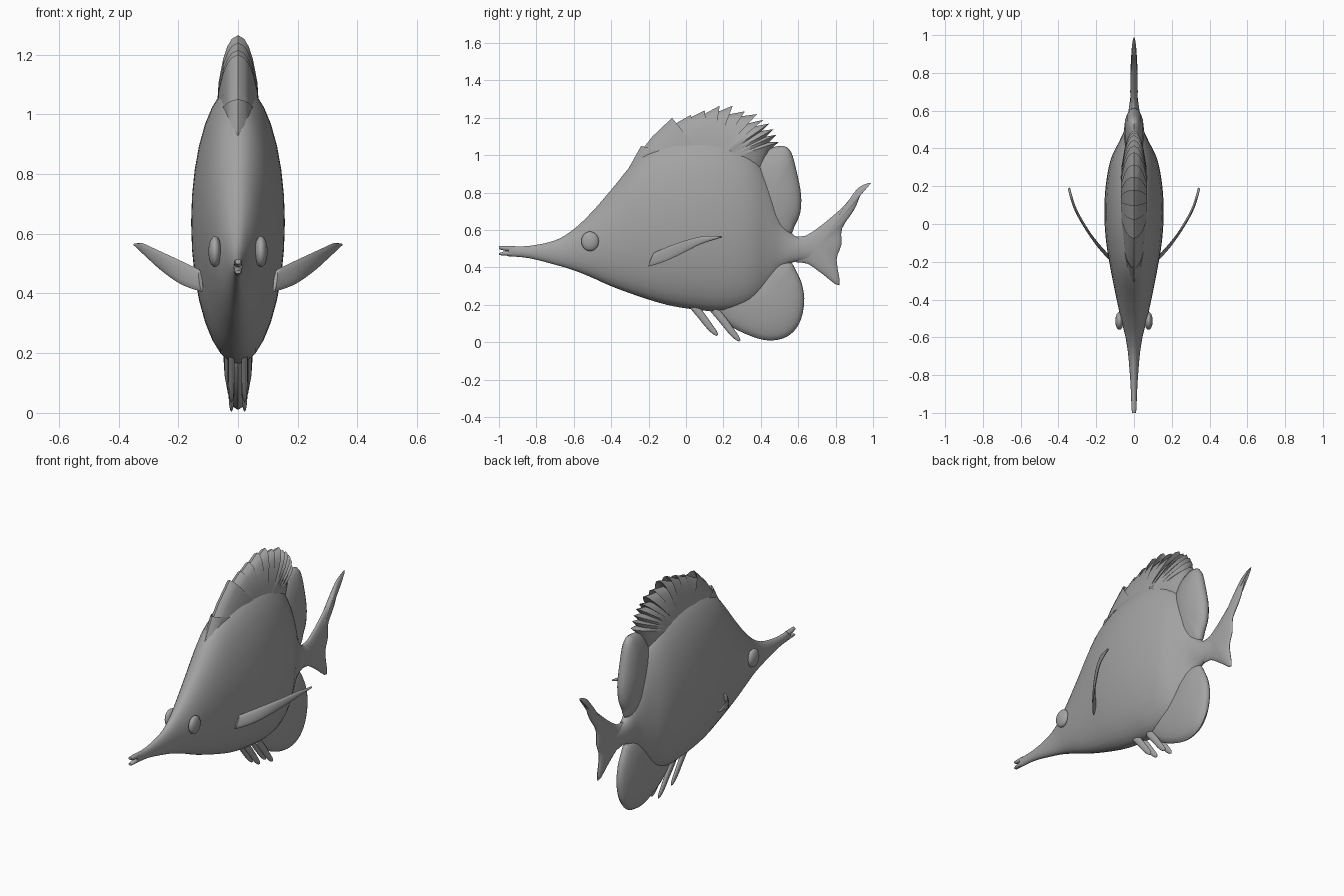
import bpy, bmesh, math
from mathutils import Vector

cube = bpy.data.objects.get("Cube")
if cube:
    bpy.data.objects.remove(cube, do_unlink=True)

GREY = (0.37, 0.37, 0.37, 1)
skin = bpy.data.materials.new("grey")
skin.use_nodes = True
skin.diffuse_color = GREY
skin.node_tree.nodes["Principled BSDF"].inputs["Base Color"].default_value = GREY


def finish(bm, name, mirrored=False, angle=60):
    bmesh.ops.recalc_face_normals(bm, faces=bm.faces)
    mesh = bpy.data.meshes.new(name)
    bm.to_mesh(mesh)
    bm.free()
    obj = bpy.data.objects.new(name, mesh)
    bpy.context.collection.objects.link(obj)
    mesh.materials.append(skin)
    if mirrored:
        obj.modifiers.new("mirror", "MIRROR").use_mirror_merge = False
    bpy.ops.object.select_all(action="DESELECT")
    obj.select_set(True)
    bpy.context.view_layer.objects.active = obj
    bpy.ops.object.shade_smooth_by_angle(angle=math.radians(angle))
    return obj


def spline(points, steps, closed=False):
    """Smooth curve through points of any dimension."""
    pts = [Vector(p) for p in points]
    n, out = len(pts), []
    for i in range(n if closed else n - 1):
        if closed:
            a, b, c, d = (pts[(i + k) % n] for k in (-1, 0, 1, 2))
        else:
            a, b, c, d = (pts[min(max(i + k, 0), n - 1)] for k in (-1, 0, 1, 2))
        for s in range(steps):
            t = s / steps
            out.append(b + (c - a) * (t / 2) + (a * 2 - b * 5 + c * 4 - d) * (t * t / 2)
                       + (b * 3 - a - c * 3 + d) * (t ** 3 / 2))
    return out if closed else out + [pts[-1]]


def loft(name, sections, side=(1, 0, 0), sides=24, mirrored=False):
    """Oval rings, each given by lower point, upper point and half width."""
    bm, rings, side = bmesh.new(), [], Vector(side).normalized()
    for low, high, width in sections:
        mid, half = (low + high) / 2, (high - low) / 2
        angles = [math.tau * k / sides for k in range(sides)]
        rings.append([bm.verts.new(mid + half * math.sin(a) + side * (width * math.cos(a)))
                      for a in angles])
    for r, q in zip(rings, rings[1:]):
        for k in range(sides):
            j = (k + 1) % sides
            bm.faces.new((r[k], r[j], q[j], q[k]))
    bm.faces.new(rings[0])
    bm.faces.new(rings[-1])
    return finish(bm, name, mirrored)


def profile_loft(name, rows, x=0, steps=4, **kw):
    """Rows are y, lower z, upper z, half width."""
    curve = spline(rows, steps)
    return loft(name, [(Vector((x, y, lo)), Vector((x, y, hi)), max(w, 0.001))
                       for y, lo, hi, w in curve], **kw)


def lens_fin(name, outline, centre, thick, angle=60):
    """Fin swelling from a sharp rim to its middle on both sides."""
    bm, centre = bmesh.new(), Vector(centre)
    n = len(outline)
    rim = [bm.verts.new((0, p[0], p[1])) for p in outline]
    for sign in (-1, 1):
        ring = rim
        for s in (0.96, 0.88, 0.75, 0.5):
            x = sign * thick * math.sqrt(1 - s * s)
            pts = [centre + (Vector(p) - centre) * s for p in outline]
            inner = [bm.verts.new((x, p.x, p.y)) for p in pts]
            for k in range(n):
                j = (k + 1) % n
                bm.faces.new((ring[k], ring[j], inner[j], inner[k]))
            ring = inner
        hub = bm.verts.new((sign * thick, centre.x, centre.y))
        for k in range(n):
            bm.faces.new((ring[k], ring[(k + 1) % n], hub))
    return finish(bm, name, angle=angle)


# Body with long snout, ending in the tail stalk
profile_loft("body", [
    (-0.95, 0.46, 0.515, 0.014), (-0.84, 0.45, 0.515, 0.019), (-0.7, 0.415, 0.545, 0.03),
    (-0.6, 0.385, 0.605, 0.045), (-0.5, 0.345, 0.70, 0.07), (-0.4, 0.30, 0.815, 0.092),
    (-0.25, 0.245, 0.99, 0.122), (-0.1, 0.20, 1.07, 0.147), (0.05, 0.175, 1.10, 0.157),
    (0.2, 0.165, 1.09, 0.15), (0.34, 0.20, 1.02, 0.124), (0.44, 0.29, 0.88, 0.077),
    (0.51, 0.39, 0.68, 0.046), (0.58, 0.43, 0.57, 0.032), (0.68, 0.44, 0.55, 0.018)], sides=32)

# Parted jaws
profile_loft("upper_jaw", [(-0.93, 0.485, 0.515, 0.014), (-0.97, 0.49, 0.516, 0.014),
                           (-1.0, 0.498, 0.516, 0.010)], sides=12)
profile_loft("lower_jaw", [(-0.93, 0.46, 0.492, 0.014), (-0.97, 0.464, 0.486, 0.014),
                           (-1.0, 0.466, 0.477, 0.010)], sides=12)

# Spiny dorsal fin: backward-leaning spine tips, each followed by a notch
tips = [(-0.24, 1.05), (-0.075, 1.20), (0.025, 1.215), (0.1, 1.24), (0.18, 1.265),
        (0.25, 1.265), (0.315, 1.235), (0.38, 1.22), (0.415, 1.19), (0.445, 1.17),
        (0.47, 1.14), (0.485, 1.11), (0.495, 1.07)]
notches = [(-0.235, 1.03), (-0.10, 1.145), (0.0, 1.19), (0.07, 1.205), (0.14, 1.22),
           (0.21, 1.215), (0.27, 1.205), (0.33, 1.17), (0.37, 1.155), (0.405, 1.13),
           (0.43, 1.10), (0.445, 1.07), (0.45, 1.03)]
saw = [(-0.33, 0.89)]
for i, (tip, notch) in enumerate(zip(tips, notches)):
    if i == 1:
        saw.append((-0.18, 1.10))
    saw += [tip, notch]
lens_fin("spiny_dorsal_fin", saw + [(0.40, 0.85), (0.1, 0.8), (-0.2, 0.82)],
         (0.13, 0.95), 0.075, 40)

# Rounded rear fins
lens_fin("soft_dorsal_fin", spline([
    (0.42, 1.02), (0.51, 1.05), (0.56, 1.02), (0.59, 0.92), (0.615, 0.79), (0.61, 0.69),
    (0.58, 0.62), (0.555, 0.57), (0.47, 0.55), (0.37, 0.7), (0.36, 0.92)], 4, True),
    (0.48, 0.82), 0.055)
lens_fin("anal_fin", spline([
    (0.13, 0.20), (0.22, 0.10), (0.33, 0.04), (0.44, 0.01), (0.54, 0.03), (0.605, 0.10),
    (0.632, 0.21), (0.62, 0.31), (0.585, 0.39), (0.555, 0.43), (0.47, 0.45),
    (0.35, 0.38), (0.2, 0.28)], 4, True), (0.43, 0.24), 0.052)

# Tail fin with a long upper lobe
lens_fin("tail_fin", spline([
    (0.57, 0.555), (0.64, 0.57), (0.73, 0.63), (0.85, 0.735), (0.92, 0.825), (0.99, 0.853),
    (0.94, 0.80), (0.90, 0.71), (0.835, 0.61), (0.83, 0.52), (0.805, 0.44), (0.82, 0.305),
    (0.73, 0.365), (0.65, 0.42), (0.57, 0.44)], 3, True), (0.70, 0.51), 0.02)

# Swept pectoral fins
lower = spline([(0.12, -0.20, 0.405), (0.19, -0.12, 0.43), (0.255, -0.02, 0.475),
                (0.31, 0.08, 0.525), (0.345, 0.19, 0.56)], 4)
upper = spline([(0.13, -0.17, 0.48), (0.21, -0.08, 0.518), (0.275, 0.01, 0.548),
                (0.32, 0.1, 0.568), (0.345, 0.19, 0.567)], 4)
loft("pectoral_fins", [(a, b, 0.007) for a, b in zip(lower, upper)],
     side=(0.8, -0.55, 0), sides=12, mirrored=True)

# Two narrow pelvic blades on each side
for name, y, z in (("front_pelvic_fins", 0.03, 0.185), ("rear_pelvic_fins", 0.15, 0.155)):
    path = spline([(0, 0.02), (0.05, -0.04), (0.10, -0.105), (0.138, -0.148)], 4)
    sections = []
    for i, p in enumerate(path):
        half = 0.021 * math.sqrt(max(1 - (i / (len(path) - 1)) ** 3, 0.03))
        mid, across = Vector((0.022, y + p.x, z + p.y)), Vector((0, 0.76, 0.65)) * half
        sections.append((mid - across, mid + across, 0.011 * half / 0.021))
    loft(name, sections, sides=12, mirrored=True)

# Bulging eyes
bm = bmesh.new()
bmesh.ops.create_uvsphere(bm, u_segments=24, v_segments=16, radius=1)
bmesh.ops.scale(bm, vec=(0.022, 0.047, 0.052), verts=bm.verts)
bmesh.ops.translate(bm, vec=(0.077, -0.513, 0.54), verts=bm.verts)
finish(bm, "eyes", mirrored=True)
